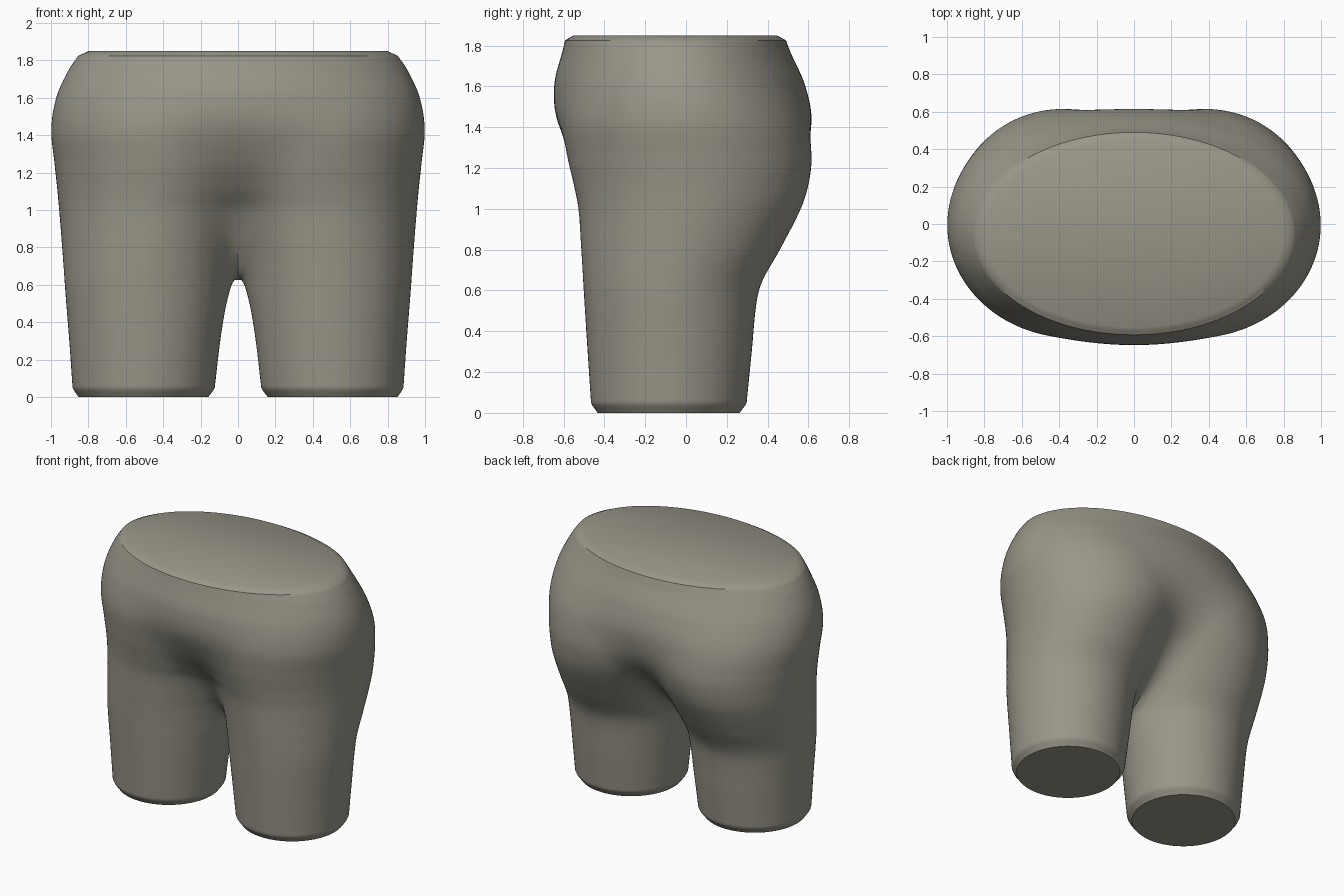
import bpy, bmesh, math

if "Cube" in bpy.data.objects:
    bpy.data.objects.remove(bpy.data.objects["Cube"])

TOP = 1.85
ARC = 112      # columns around each half
ROWS = 148     # rows from thigh ends to waist

# One half as a stack of ellipses: height, outer x, inner x, front y, back y, blend width
PROFILE = [
    (0.00, 0.881, 0.130, -0.462, 0.292, 0.22),
    (0.30, 0.902, 0.096, -0.482, 0.322, 0.22),
    (0.55, 0.922, 0.066, -0.498, 0.347, 0.22),
    (0.65, 0.929, 0.052, -0.504, 0.376, 0.22),
    (0.80, 0.940, 0.015, -0.513, 0.460, 0.23),
    (1.00, 0.956, -0.060, -0.527, 0.562, 0.25),
    (1.12, 0.967, -0.140, -0.550, 0.600, 0.28),
    (1.25, 0.981, -0.230, -0.580, 0.615, 0.31),
    (1.43, 0.998, -0.360, -0.610, 0.595, 0.33),
    (1.60, 0.972, -0.560, -0.611, 0.550, 0.22),
    (1.75, 0.905, -0.780, -0.598, 0.506, 0.06),
    (1.85, 0.835, -0.835, -0.586, 0.480, 0.001),
]


def section(z):
    """Smoothly interpolated profile row at height z."""
    n = len(PROFILE)
    i = max(j for j in range(n - 1) if PROFILE[j][0] <= z + 1e-9)
    a, b = PROFILE[i], PROFILE[i + 1]
    p, q = PROFILE[max(i - 1, 0)], PROFILE[min(i + 2, n - 1)]
    h = b[0] - a[0]
    t = (z - a[0]) / h
    out = []
    for c in range(1, 6):
        m0 = (b[c] - p[c]) / (b[0] - p[0]) * h
        m1 = (q[c] - a[c]) / (q[0] - a[0]) * h
        out.append((2*t**3 - 3*t**2 + 1) * a[c] + (t**3 - 2*t**2 + t) * m0
                   + (3*t**2 - 2*t**3) * b[c] + (t**3 - t**2) * m1)
    return out


def ellipse_distance(x, y, rx, ry):
    k0 = math.hypot(x / rx, y / ry)
    k1 = math.hypot(x / rx**2, y / ry**2)
    return k0 * (k0 - 1) / k1 if k1 > 1e-6 else -min(rx, ry)


def bisect(f, hi):
    lo = 0.0
    for _ in range(26):
        mid = (lo + hi) / 2
        if f(mid) < 0:
            lo = mid
        else:
            hi = mid
    return lo


def half_ring(z):
    """Outline of the right half, from the front seam round the outside to the back seam."""
    xo, xi, yf, yb, k = section(z)
    k = max(k, 0.001)
    cx, rx, cy, ry = (xo + xi) / 2, (xo - xi) / 2, (yf + yb) / 2, (yb - yf) / 2
    inset = max(0, (0.045 - z) * 0.65, (z - 1.825) * 1.4)   # bevelled ends

    def field(x, y):
        a = ellipse_distance(x - cx, y - cy, rx, ry)
        b = ellipse_distance(x + cx, y - cy, rx, ry)
        h = max(k - abs(a - b), 0) / k
        return min(a, b) - h * h * k / 4 + inset

    ox = 0.5
    joined = field(0, cy) < 0
    start, end = -math.pi, math.pi
    if joined:
        front = bisect(lambda t: field(0, cy - t), 1.0)
        back = bisect(lambda t: field(0, cy + t), 1.0)
        start, end = math.atan2(-front, -ox), math.atan2(back, -ox)
    pts = []
    for i in range(ARC + 1):
        if joined and i in (0, ARC):
            pts.append((0, cy - front if i == 0 else cy + back, z))
            continue
        a = start + (end - start) * i / ARC
        dx, dy = math.cos(a), math.sin(a)
        limit = min(1.2, ox / -dx) if dx < -1e-6 else 1.2
        r = bisect(lambda t: field(ox + t * dx, cy + t * dy), limit)
        pts.append((max(ox + r * dx, 0), cy + r * dy, z))
    return pts


# Hips and thighs as one skin, both halves welded at the middle
bm = bmesh.new()
rings = [half_ring(TOP * i / ROWS) for i in range(ROWS + 1)]
for side in (1, -1):
    grid = [[bm.verts.new((side * x, y, z)) for x, y, z in ring] for ring in rings]
    for low, high in zip(grid, grid[1:]):
        for i in range(ARC):
            bm.faces.new((low[i], low[i + 1], high[i + 1], high[i]))
bmesh.ops.remove_doubles(bm, verts=bm.verts[:], dist=0.0003)

# Waist cap, thigh caps and the small crotch gap
bmesh.ops.holes_fill(bm, edges=[e for e in bm.edges if e.is_boundary], sides=0)
bmesh.ops.recalc_face_normals(bm, faces=bm.faces[:])

mesh = bpy.data.meshes.new("hips_and_thighs")
bm.to_mesh(mesh)
bm.free()
body = bpy.data.objects.new("hips_and_thighs", mesh)
bpy.context.collection.objects.link(body)

# Single warm grey colour
grey = bpy.data.materials.new("warm_grey")
grey.diffuse_color = (0.32, 0.305, 0.25, 1)
grey.use_nodes = True
grey.node_tree.nodes["Principled BSDF"].inputs["Base Color"].default_value = grey.diffuse_color
mesh.materials.append(grey)

bpy.context.view_layer.objects.active = body
body.select_set(True)
bpy.ops.object.shade_smooth_by_angle(angle=math.radians(35))
